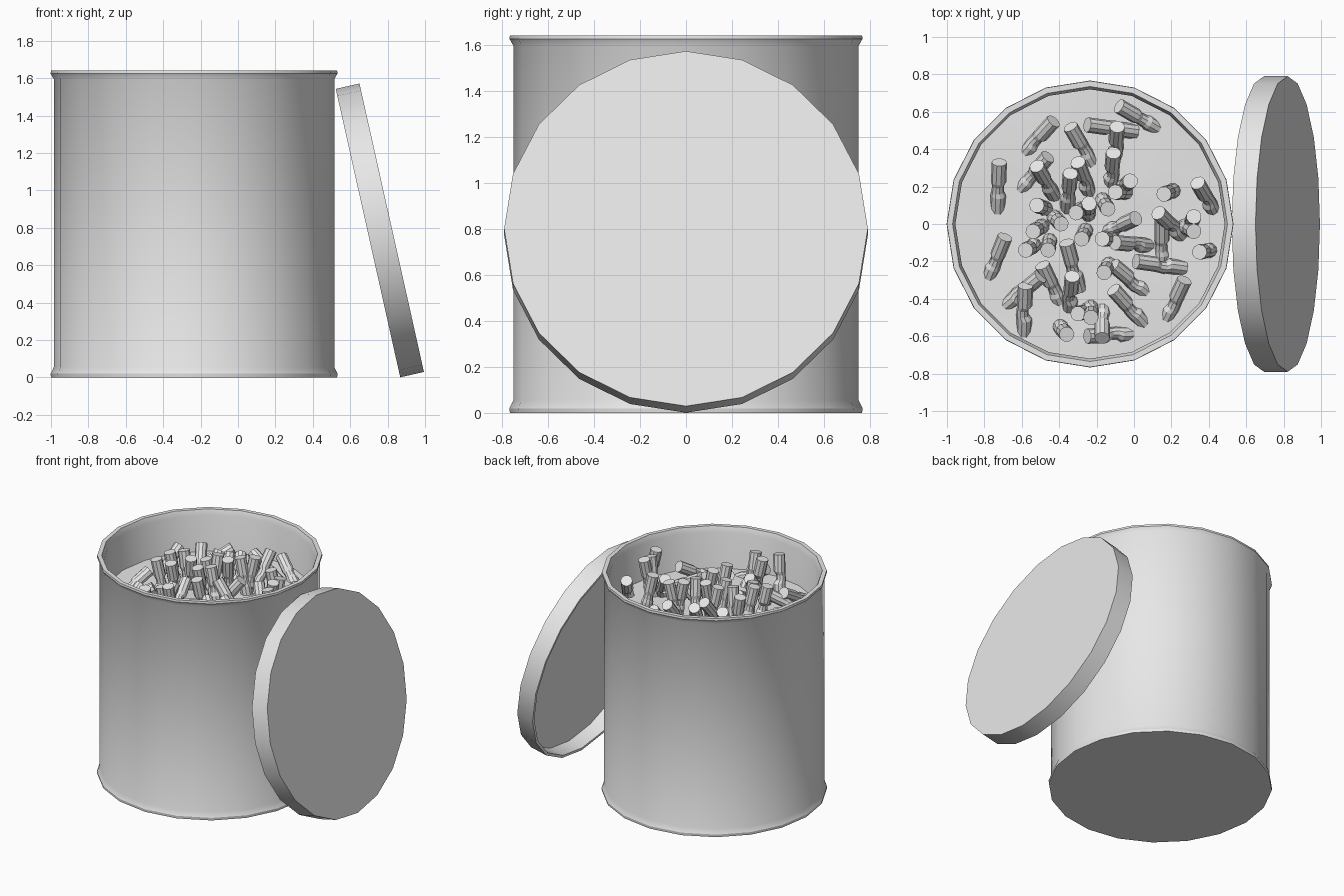
import bpy, bmesh, math, random
from mathutils import Vector, Matrix

if "Cube" in bpy.data.objects:
    bpy.data.objects.remove(bpy.data.objects["Cube"])

random.seed(4)
CX = -0.235      # can axis
SIDES = 20

grey = bpy.data.materials.new("plain grey")
grey.diffuse_color = (0.8, 0.8, 0.8, 1)
grey.use_nodes = True
grey.node_tree.nodes["Principled BSDF"].inputs["Base Color"].default_value = grey.diffuse_color


def finish(name, bm, smooth=True):
    bmesh.ops.recalc_face_normals(bm, faces=bm.faces[:])
    me = bpy.data.meshes.new(name)
    bm.to_mesh(me)
    bm.free()
    me.materials.append(grey)
    if smooth:
        for p in me.polygons:
            p.use_smooth = True
        me.set_sharp_from_angle(angle=math.radians(30))
    ob = bpy.data.objects.new(name, me)
    bpy.context.collection.objects.link(ob)
    return ob


def bridge(bm, rings):
    """Skin a list of vertex rings and cap both ends."""
    n = len(rings[0])
    for a, b in zip(rings, rings[1:]):
        for i in range(n):
            j = (i + 1) % n
            bm.faces.new((a[i], a[j], b[j], b[i]))
    bm.faces.new(rings[0])
    bm.faces.new(rings[-1])


def lathe(name, profile):
    bm = bmesh.new()
    rings = [[bm.verts.new((r * math.cos(i * math.tau / SIDES),
                            r * math.sin(i * math.tau / SIDES), z))
              for i in range(SIDES)] for r, z in profile]
    bridge(bm, rings)
    return finish(name, bm)


# Can with flared foot and rim, hollow inside
can = lathe("can", [(0.765, 0), (0.767, 0.02), (0.75, 0.055), (0.75, 1.595),
                    (0.767, 1.625), (0.765, 1.64), (0.735, 1.64),
                    (0.72, 1.60), (0.72, 0.03)])
can.location.x = CX

# Lid leaning on the can, hollow side towards it
lid = lathe("lid", [(0.77, 0.11), (0.77, 0), (0.79, 0), (0.79, 0.13)])
lid.matrix_world = (Matrix.Translation((0.695, 0, 0.772))
                    @ Matrix.Rotation(math.radians(77.4), 4, 'Y'))

# Gently uneven filling the sticks are planted in
bm = bmesh.new()
rings = []
for r in (0.725, 0.5, 0.3, 0.1):
    rings.append([bm.verts.new((CX + r * math.cos(i * math.tau / SIDES),
                                r * math.sin(i * math.tau / SIDES),
                                1.33 + (0 if r > 0.7 else random.uniform(-0.012, 0.012))))
                  for i in range(SIDES)])
for a, b in zip(rings, rings[1:]):
    for i in range(SIDES):
        j = (i + 1) % SIDES
        bm.faces.new((a[i], a[j], b[j], b[i]))
bm.faces.new(rings[-1])
finish("filling", bm)

# Short sticks: tip x, tip y, heading from tip to buried end in degrees
flat = [(-.43, .55, 228), (-.08, .63, 330), (-.25, .53, 352), (-.34, .52, 300),
        (-.72, .33, 268), (-.69, -.07, 248), (-.46, .36, 230), (.15, .02, 270),
        (.01, -.2, 352), (-.58, -.33, 268), (-.49, -.22, 295), (-.36, -.1, 285),
        (-.11, -.22, 320), (-.11, -.35, 312), (.27, -.3, 245), (-.25, -.6, 3),
        (-.50, -.28, 220)]
leaning = [(-.09, .52, 265), (-.11, .38, 265), (-.52, .31, 300), (-.3, .33, 290),
           (-.34, .27, 265), (.13, .06, 315), (.34, .22, 300), (-.1, -.1, 355),
           (.01, .03, 205), (-.33, -.28, 265), (-.17, -.61, 90)]
steep = [(-.02, .23, 220), (-.24, .11, 265), (.16, .16, 20), (-.52, .1, 340),
         (-.39, 0, 135), (-.54, -.04, 30), (-.28, -.08, 65), (-.46, -.14, 80),
         (-.58, -.14, 30), (-.31, .06, 30), (-.14, .08, 120), (-.17, -.08, 0),
         (.32, .04, 250), (.35, -.15, 10), (-.36, -.59, 130), (-.3, -.48, 20),
         (-.23, -.5, 90), (-.16, -.26, 60), (-.1, .17, 0), (.32, -.04, 150)]
LENGTH = 0.30
bm = bmesh.new()
for group, reach in ((flat, 0.26), (leaning, 0.19), (steep, 0.06)):
    for x, y, heading in group:
        h = math.radians(heading)
        rise = math.sqrt(LENGTH ** 2 - reach ** 2)
        tip = Vector((x, y, 1.285 + rise + random.uniform(-0.02, 0.02)))
        axis = Vector((reach * math.cos(h), reach * math.sin(h), -rise)) / LENGTH
        side = axis.cross(Vector((0, 0, 1))).normalized()
        up = side.cross(axis)
        kink = random.uniform(-0.012, 0.012)
        rings = []
        # pinched and slightly kinked in the middle
        for t, r, k in ((0, .041, 0), (.4, .041, 0), (.48, .032, 1),
                        (.6, .034, 1), (.68, .041, 0), (1, .041, 0)):
            c = tip + axis * LENGTH * t + side * kink * k
            rings.append([bm.verts.new(c + r * (side * math.cos(a) + up * math.sin(a)))
                          for a in (i * math.tau / 10 for i in range(10))])
        bridge(bm, rings)
finish("sticks", bm, smooth=False)
